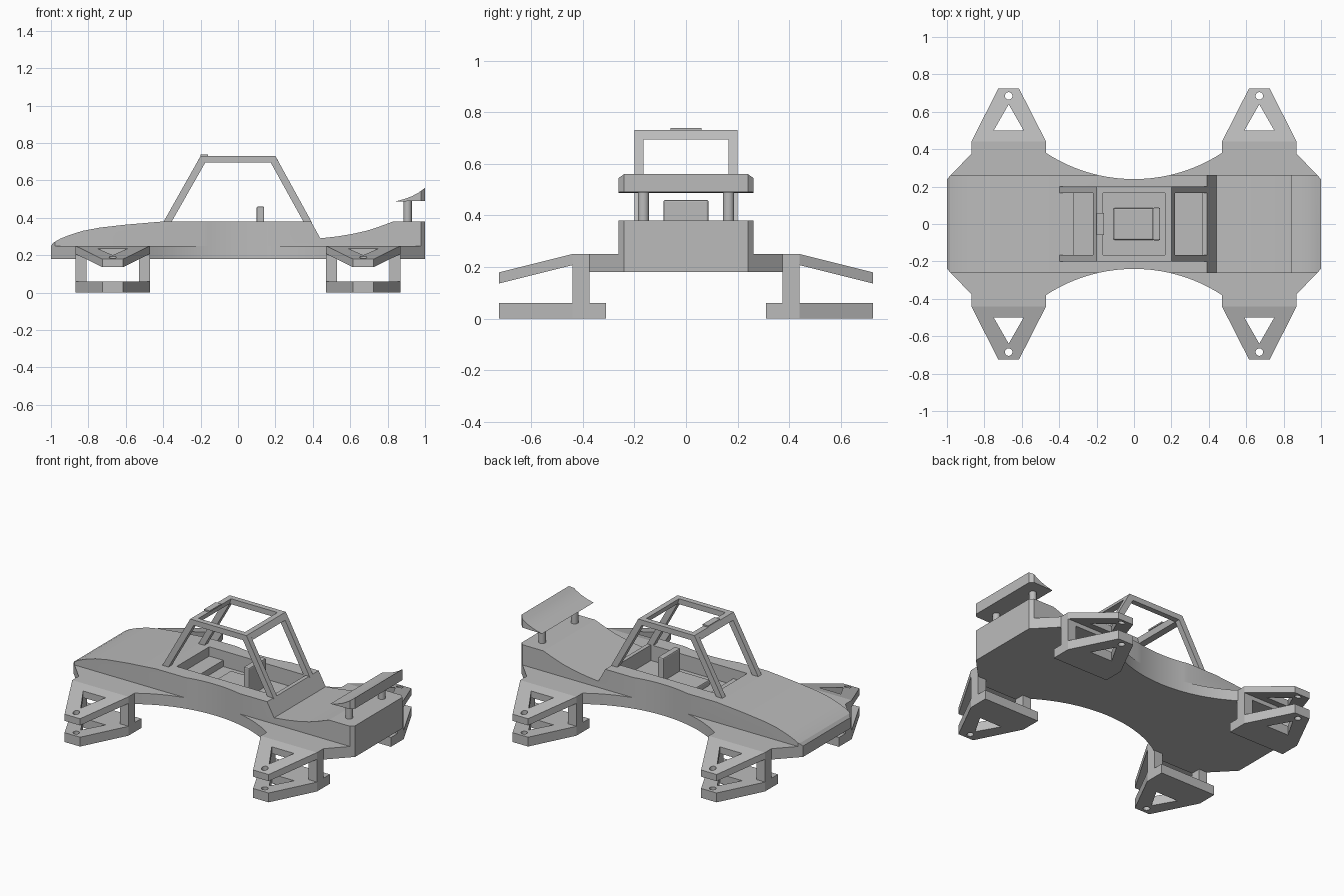
import bpy, bmesh, math
from mathutils import Vector

cube = bpy.data.objects.get("Cube")
if cube:
    bpy.data.objects.remove(cube, do_unlink=True)

grey = bpy.data.materials.new("light_grey")
grey.use_nodes = True
GREY = (0.5, 0.5, 0.5, 1)
grey.diffuse_color = GREY
grey.node_tree.nodes["Principled BSDF"].inputs["Base Color"].default_value = GREY


def prism(name, points, low, high, axis="z"):
    """Extrude a closed outline (xy for axis z, xz for axis y)."""
    bm = bmesh.new()
    place = (lambda p, h: (p[0], p[1], h)) if axis == "z" else (lambda p, h: (p[0], h, p[1]))
    base = [bm.verts.new(place(p, low)) for p in points]
    top = [bm.verts.new(place(p, high)) for p in points]
    bm.faces.new(base)
    bm.faces.new(top)
    for i in range(len(points)):
        j = (i + 1) % len(points)
        bm.faces.new((base[i], base[j], top[j], top[i]))
    bmesh.ops.recalc_face_normals(bm, faces=bm.faces)
    mesh = bpy.data.meshes.new(name)
    bm.to_mesh(mesh)
    bm.free()
    mesh.materials.append(grey)
    obj = bpy.data.objects.new(name, mesh)
    bpy.context.collection.objects.link(obj)
    return obj


def box(name, x0, x1, y0, y1, z0, z1):
    return prism(name, [(x0, y0), (x1, y0), (x1, y1), (x0, y1)], z0, z1)


def circle(cx, cy, r, n=20):
    return [(cx + r * math.cos(math.tau * i / n), cy + r * math.sin(math.tau * i / n)) for i in range(n)]


def select(obj):
    bpy.ops.object.select_all(action="DESELECT")
    obj.select_set(True)
    bpy.context.view_layer.objects.active = obj


def combine(obj, cutter, operation="DIFFERENCE"):
    mod = obj.modifiers.new("cut", "BOOLEAN")
    mod.operation = operation
    mod.solver = "EXACT"
    mod.object = cutter
    select(obj)
    bpy.ops.object.modifier_apply(modifier=mod.name)
    bpy.data.objects.remove(cutter, do_unlink=True)


def smooth(obj, degrees=20):
    select(obj)
    bpy.ops.object.shade_smooth_by_angle(angle=math.radians(degrees))


# Plan outline with pinched waist and mounts for the four arms
HALF, WAIST, RADIUS = 0.47, 0.24, 0.86
arc = []
for i in range(25):
    x = HALF - 2 * HALF * i / 24
    arc.append((x, WAIST + RADIUS - math.sqrt(RADIUS ** 2 - x * x)))
side = [(1, 0.24), (0.87, 0.375), (0.87, 0.44), (HALF, 0.44)] + arc
side += [(-HALF, 0.44), (-0.87, 0.44), (-0.87, 0.375), (-1, 0.24)]
outline = side + [(x, -y) for x, y in reversed(side)]

chassis = prism("chassis", outline, 0.18, 0.25)
smooth(chassis)

# Upper body: side profile trimmed by the plan outline
profile = [(-1, 0.25), (-0.985, 0.268), (-0.95, 0.288), (-0.9, 0.308), (-0.83, 0.33),
           (-0.74, 0.347), (-0.6, 0.363), (-0.4, 0.38), (0.39, 0.38), (0.44, 0.29),
           (0.53, 0.3), (0.61, 0.313), (0.69, 0.331), (0.76, 0.354), (0.83, 0.38),
           (1, 0.38), (1, 0.25)]
body = prism("upper_body", profile, -0.262, 0.262, "y")
combine(body, prism("trim", outline, 0.1, 0.6), "INTERSECT")

# Cockpit recess with a raised front ledge
combine(body, box("well", -0.22, 0.365, -0.165, 0.165, 0.28, 0.5))
combine(body, box("ledge", -0.32, -0.2, -0.165, 0.165, 0.32, 0.5))
smooth(body)

# Seat
cushion = box("seat_cushion", -0.11, 0.11, -0.085, 0.085, 0.27, 0.315)
backrest = box("seat_back", 0.1, 0.14, -0.087, 0.087, 0.27, 0.46)
for part in (cushion, backrest):
    bevel = part.modifiers.new("soft_edges", "BEVEL")
    bevel.width = 0.007
    bevel.segments = 2

# Roll cage
frame = [(-0.4, 0.375), (-0.2, 0.73), (0.2, 0.73), (0.395, 0.375), (0.352, 0.375),
         (0.175, 0.695), (-0.175, 0.695), (-0.357, 0.375)]
for label, s in (("left", 1), ("right", -1)):
    prism("cage_side_" + label, frame, s * 0.165, s * 0.2, "y")
for label, s in (("rear", 1), ("front", -1)):
    bar = [(s * 0.22, 0.695), (s * 0.2, 0.73), (s * 0.165, 0.73), (s * 0.175, 0.695)]
    prism("cage_crossbar_" + label, bar, -0.165, 0.165, "y")
box("roof_plate", -0.2, -0.16, -0.06, 0.06, 0.73, 0.739)

# Rear wing on two round posts
blade = [(0.84, 0.487), (0.89, 0.5), (0.93, 0.515), (0.965, 0.534), (1, 0.56), (1, 0.49)]
wing = prism("rear_wing", blade, -0.262, 0.262, "y")
combine(wing, prism("trim", outline, 0.1, 0.7), "INTERSECT")
smooth(wing)
for s in (1, -1):
    smooth(prism("wing_post", circle(0.907, s * 0.165, 0.022), 0.37, 0.495), 30)


# Suspension arms: tapered plates with a triangular window and a pin hole
def arm(name, cx, s, inner, z0, z1, slope):
    plan = [(-0.2, inner), (-0.2, 0.44), (-0.055, 0.725), (0.055, 0.725), (0.2, 0.44), (0.2, inner)]
    plate = prism(name, [(cx + x, s * y) for x, y in plan], z0, z1)
    window = [(cx - 0.08, s * 0.5), (cx + 0.08, s * 0.5), (cx, s * 0.64)]
    combine(plate, prism("window", window, z0 - 0.1, z1 + 0.1))
    combine(plate, prism("pin_hole", circle(cx, s * 0.685, 0.02), z0 - 0.1, z1 + 0.1))
    for v in plate.data.vertices:
        v.co.z -= slope * max(0, abs(v.co.y) - 0.44)
    smooth(plate, 25)


for end, cx in (("front", -0.67), ("rear", 0.67)):
    for label, s in (("left", 1), ("right", -1)):
        tag = end + "_" + label
        arm("upper_arm_" + tag, cx, s, 0.44, 0.207, 0.25, 0.25)
        arm("lower_arm_" + tag, cx, s, 0.31, 0, 0.06, 0)
        for dx in (-0.17, 0.17):
            box("arm_post_" + tag, cx + dx - 0.03, cx + dx + 0.03, s * 0.375, s * 0.44, 0.06, 0.18)
        # Post tops carry on to the underside of the upper arm
